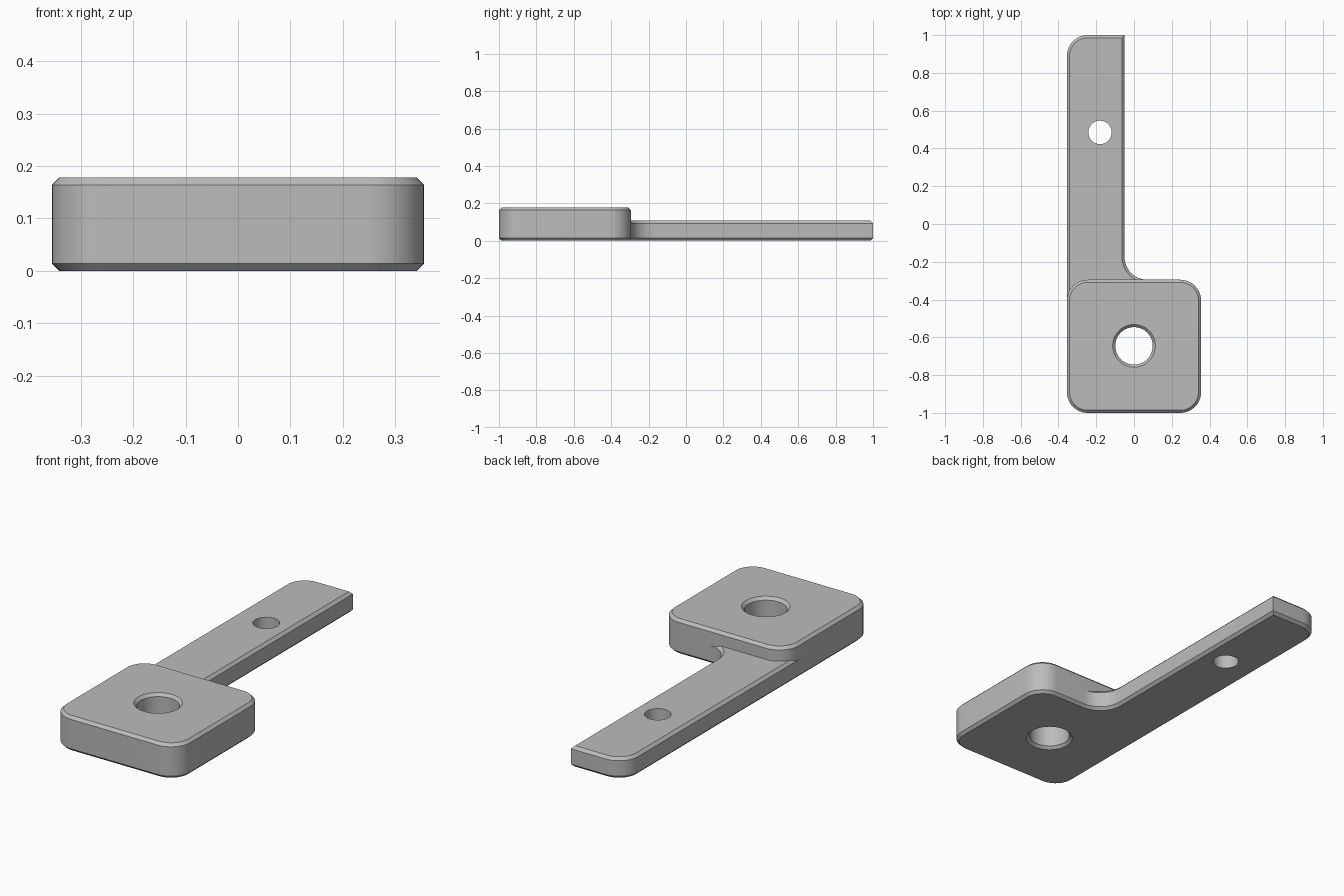
import bpy
import bmesh
from math import cos, sin, pi
from mathutils import Vector

if "Cube" in bpy.data.objects:
    bpy.data.objects.remove(bpy.data.objects["Cube"])

CHAMFER = 0.014
RADIUS = 0.11
SIDE, FRONT, PAD_BACK, ARM_BACK = 0.355, -1.0, -0.295, 1.0
ARM_SIDE, ARM_TOP, PAD_TOP = -0.05, 0.107, 0.178

grey = bpy.data.materials.new("plain grey")
grey.use_nodes = True
grey.diffuse_color = (0.5, 0.5, 0.5, 1)
grey.node_tree.nodes["Principled BSDF"].inputs["Base Color"].default_value = (0.5, 0.5, 0.5, 1)


def rounded(corners, steps=12):
    """Outline with every square corner (x, y, radius) rounded."""
    points = []
    for i, (x, y, r) in enumerate(corners):
        p = Vector((x, y))
        if r == 0:
            points.append(p)
            continue
        back = (Vector(corners[i - 1][:2]) - p).normalized()
        ahead = (Vector(corners[(i + 1) % len(corners)][:2]) - p).normalized()
        centre = p + r * (back + ahead)
        for k in range(steps + 1):
            t = pi / 2 * k / steps
            points.append(centre - r * (ahead * cos(t) + back * sin(t)))
    return points


def inset(points, d):
    """Move an anticlockwise outline inwards with mitred corners."""
    if d == 0:
        return points
    result = []
    for i, p in enumerate(points):
        a = (p - points[i - 1]).normalized()
        b = (points[(i + 1) % len(points)] - p).normalized()
        n1, n2 = Vector((-a.y, a.x)), Vector((-b.y, b.x))
        result.append(p + d * (n1 + n2) / (1 + n1.dot(n2)))
    return result


def loft(name, layers):
    """Closed solid through (z, outline) layers."""
    bm = bmesh.new()
    rings = [[bm.verts.new((p.x, p.y, z)) for p in pts] for z, pts in layers]
    bm.faces.new(rings[0][::-1])
    bm.faces.new(rings[-1])
    for low, high in zip(rings, rings[1:]):
        for i in range(len(low)):
            bm.faces.new((low[i - 1], low[i], high[i], high[i - 1]))
    mesh = bpy.data.meshes.new(name)
    bm.to_mesh(mesh)
    bm.free()
    mesh.materials.append(grey)
    obj = bpy.data.objects.new(name, mesh)
    bpy.context.collection.objects.link(obj)
    return obj


def circle(x, y, r, n=48):
    return [Vector((x + r * cos(2 * pi * k / n), y + r * sin(2 * pi * k / n))) for k in range(n)]


def combine(target, other, operation):
    """Apply a boolean and discard the second solid."""
    other.hide_render = True
    mod = target.modifiers.new(other.name, "BOOLEAN")
    mod.object, mod.operation, mod.solver = other, operation, "EXACT"
    bpy.context.view_layer.objects.active = target
    bpy.ops.object.modifier_apply(modifier=mod.name)
    bpy.data.objects.remove(other)


# Arm and lower half of the pad, one outline with a filleted inner corner
front_corners = [(-SIDE, FRONT, RADIUS), (SIDE, FRONT, RADIUS), (SIDE, PAD_BACK, RADIUS)]
plate = rounded(front_corners + [(ARM_SIDE, PAD_BACK, 0.12), (ARM_SIDE, ARM_BACK, 0),
                                 (-SIDE, ARM_BACK, RADIUS)])
seam = ARM_TOP - CHAMFER
bracket = loft("bracket", [(0, inset(plate, CHAMFER)), (CHAMFER, plate),
                           (seam, plate), (ARM_TOP, inset(plate, CHAMFER))])

# Raised upper half of the pad
pad = rounded(front_corners + [(-SIDE, PAD_BACK, RADIUS)])
raised_pad = loft("raised_pad", [(seam, pad), (PAD_TOP - CHAMFER, pad),
                                 (PAD_TOP, inset(pad, CHAMFER))])
combine(bracket, raised_pad, "UNION")

# Large hole, chamfered at both ends
bore, flare = circle(0, -0.645, 0.099), circle(0, -0.645, 0.099 + 2 * CHAMFER)
large_hole = loft("large_hole_cutter", [(-CHAMFER, flare), (CHAMFER, bore),
                                        (PAD_TOP - CHAMFER, bore), (PAD_TOP + CHAMFER, flare)])
combine(bracket, large_hole, "DIFFERENCE")

# Small plain hole in the arm
drill = circle(-0.18, 0.485, 0.062)
combine(bracket, loft("small_hole_cutter", [(-0.1, drill), (0.3, drill)]), "DIFFERENCE")

# Merge flat neighbours, then smooth the rounded walls
bm = bmesh.new()
bm.from_mesh(bracket.data)
bmesh.ops.remove_doubles(bm, verts=bm.verts, dist=0.0001)
bmesh.ops.dissolve_limit(bm, angle_limit=0.01, verts=bm.verts, edges=bm.edges)
bm.to_mesh(bracket.data)
bm.free()
bpy.ops.object.select_all(action="DESELECT")
bracket.select_set(True)
bpy.context.view_layer.objects.active = bracket
bpy.ops.object.shade_smooth_by_angle(angle=pi / 6)
